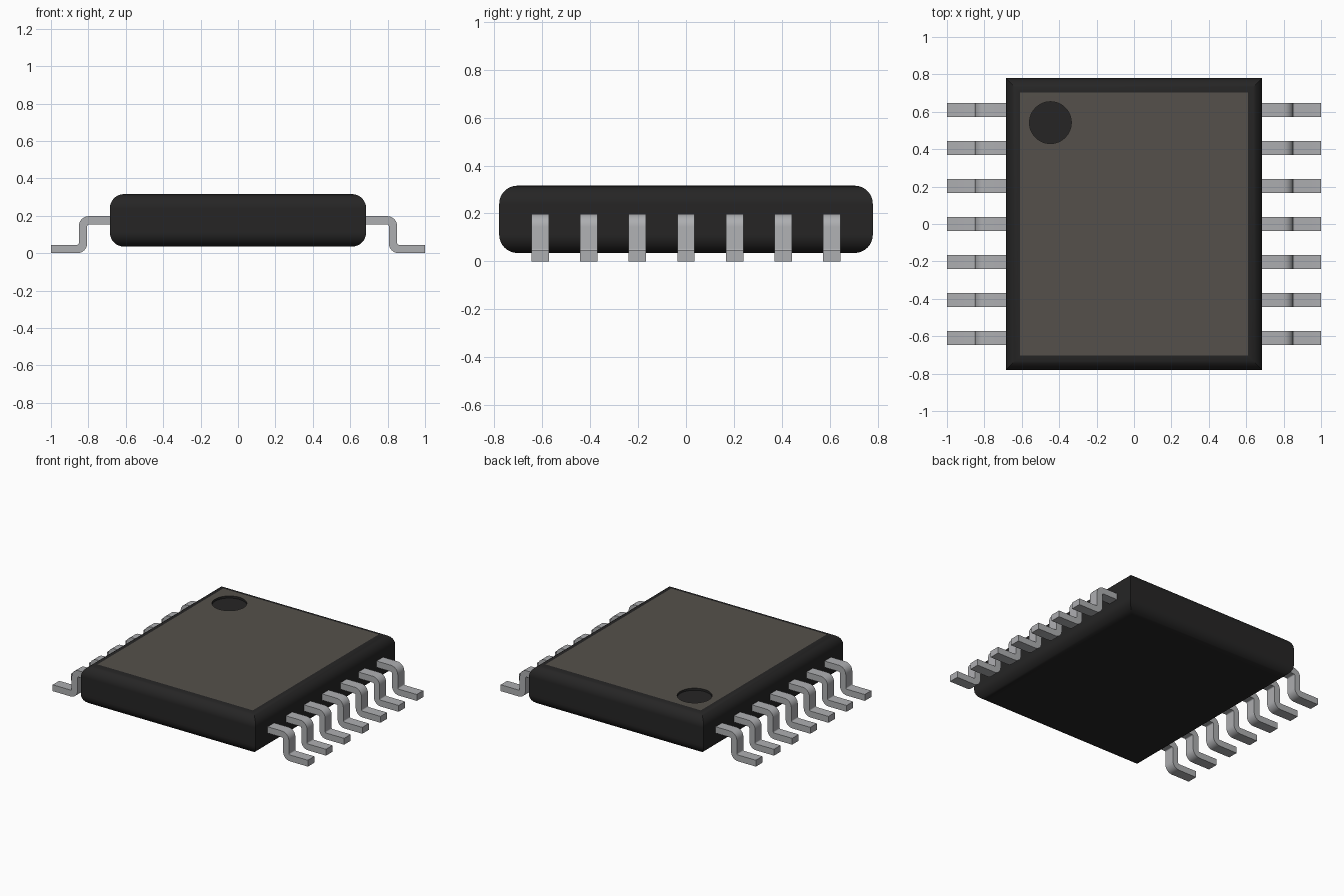
import bpy, bmesh, math

if "Cube" in bpy.data.objects:
    bpy.data.objects.remove(bpy.data.objects["Cube"])

def material(name, rgb):
    m = bpy.data.materials.new(name)
    m.diffuse_color = (*rgb, 1)
    m.use_nodes = True
    m.node_tree.nodes["Principled BSDF"].inputs["Base Color"].default_value = m.diffuse_color
    return m

BLACK = material("black_plastic", (0.019, 0.0185, 0.0185))
BROWN = material("grey_brown_top", (0.09, 0.081, 0.07))
METAL = material("pin_metal", (0.42, 0.425, 0.44))

def add_object(name, bm, *mats):
    bmesh.ops.recalc_face_normals(bm, faces=bm.faces)
    mesh = bpy.data.meshes.new(name)
    bm.to_mesh(mesh)
    bm.free()
    for m in mats:
        mesh.materials.append(m)
    ob = bpy.data.objects.new(name, mesh)
    bpy.context.collection.objects.link(ob)
    return ob

def smooth(ob):
    bpy.ops.object.select_all(action='DESELECT')
    ob.select_set(True)
    bpy.context.view_layer.objects.active = ob
    bpy.ops.object.shade_smooth_by_angle(angle=math.radians(35))

# Package body: box with rounded top and bottom edges, sharp upright corners
Z0, Z1 = 0.035, 0.316
bm = bmesh.new()
bmesh.ops.create_cube(bm, size=1)
for v in bm.verts:
    v.co = (v.co.x * 1.37, v.co.y * 1.56, Z0 if v.co.z < 0 else Z1)
rims = [e for e in bm.edges if abs(e.verts[0].co.z - e.verts[1].co.z) < 1e-4]
bmesh.ops.bevel(bm, geom=rims, offset=0.076, segments=8, profile=0.5, affect='EDGES')
bm.normal_update()
for f in bm.faces:
    f.material_index = int(f.normal.z > 0.999)   # flat top is brown
body = add_object("package_body", bm, BLACK, BROWN)
smooth(body)

# Shallow round recess marking the first pin
bm = bmesh.new()
bmesh.ops.create_cone(bm, cap_ends=True, segments=48, radius1=0.112, radius2=0.112, depth=0.1)
bmesh.ops.translate(bm, vec=(-0.447, 0.542, Z1 - 0.015 + 0.05), verts=bm.verts)
cutter = add_object("marker_cutter", bm, BLACK)
cutter.hide_render = True
cutter.hide_viewport = False
cutter.display_type = 'WIRE'
cut = body.modifiers.new("marker_recess", 'BOOLEAN')
cut.operation = 'DIFFERENCE'
cut.solver = 'EXACT'
cut.object = cutter
body.modifiers.new("flat_shading", 'WEIGHTED_NORMAL').keep_sharp = True

# Gull-wing pins: one bent strip profile, swept across the pin width
def arc(cx, cz, r, a0, a1, n=6):
    angles = [math.radians(a0 + (a1 - a0) * i / n) for i in range(n + 1)]
    return [(cx + r * math.cos(a), cz + r * math.sin(a)) for a in angles]

T, R = 0.045, 0.008                    # strip thickness, inner bend radius
UP, LOW = (0.798, 0.145), (0.859, T + R)   # bend centres
PROFILE = ([(0.66, 0.198)] + arc(*UP, R + T, 90, 0) + arc(*LOW, R, 180, 270)
           + [(1, T), (1, 0)]
           + arc(*LOW, R + T, 270, 180) + arc(*UP, R, 0, 90) + [(0.66, 0.153)])

def pin(name, side, y, width=0.073):
    bm = bmesh.new()
    f = bm.faces.new([bm.verts.new((side * x, y - width / 2, z)) for x, z in PROFILE])
    ext = bmesh.ops.extrude_face_region(bm, geom=[f], use_keep_orig=True)
    moved = [g for g in ext["geom"] if isinstance(g, bmesh.types.BMVert)]
    bmesh.ops.translate(bm, vec=(0, width, 0), verts=moved)
    smooth(add_object(name, bm, METAL))

for side, label in ((-1, "left"), (1, "right")):
    for i in range(7):
        pin(f"{label}_pin_{i + 1}", side, (i - 3) * 0.2032)
